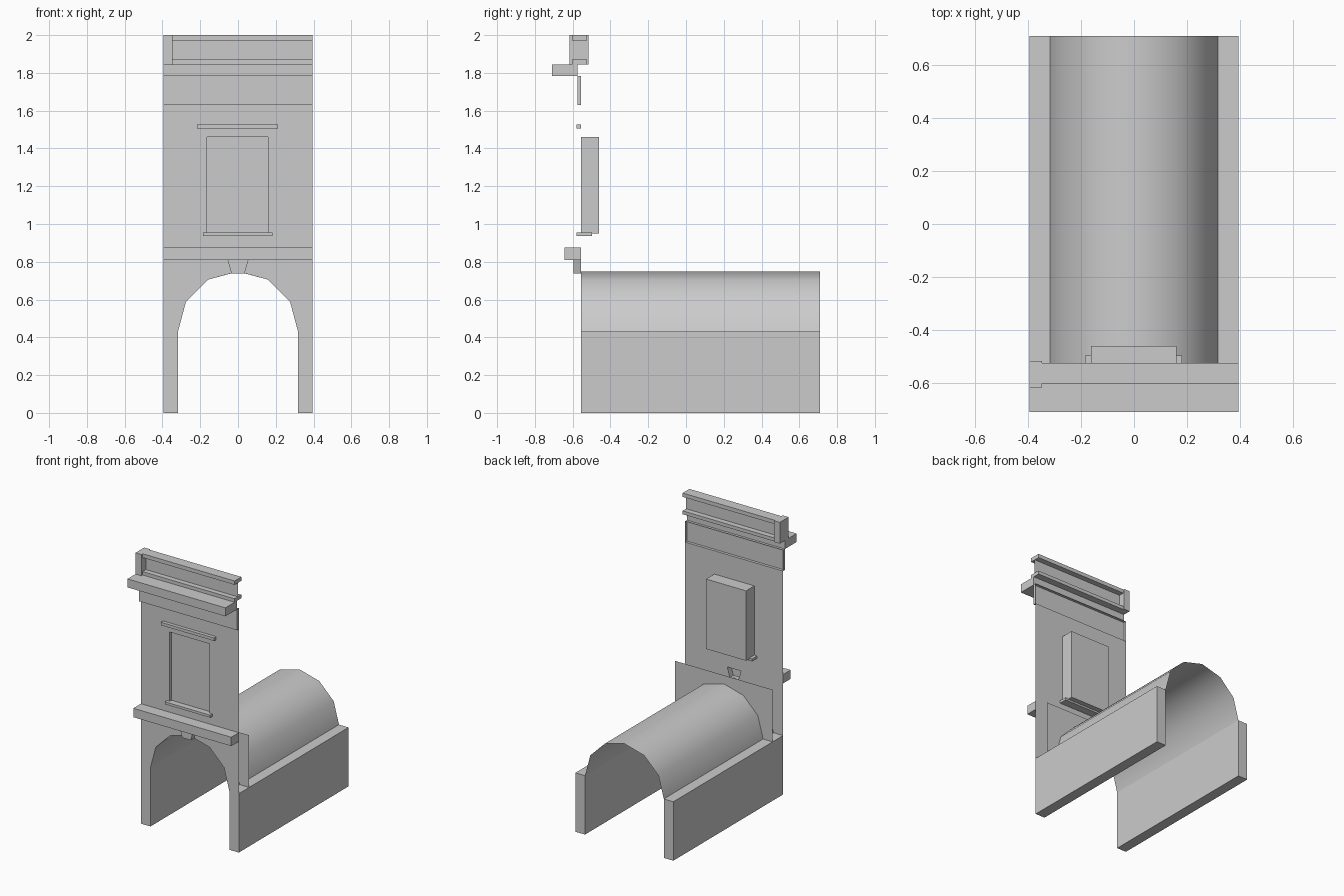
import bpy, bmesh, math

if "Cube" in bpy.data.objects:
    bpy.data.objects.remove(bpy.data.objects["Cube"])

W, R, SPRING = 0.395, 0.318, 0.43      # half width, arch radius, springing height
FRONT, BACK = -0.555, 0.71             # facade plane and rear end
ARCH = [(R * math.cos(math.radians(a)), SPRING + R * math.sin(math.radians(a)))
        for a in range(0, 181, 30)]


def mesh(name, faces, smooth=False):
    """Object from a list of faces, each a list of 3D points."""
    bm = bmesh.new()
    for f in faces:
        bm.faces.new([bm.verts.new(p) for p in f])
    bmesh.ops.remove_doubles(bm, verts=bm.verts, dist=1e-5)
    bmesh.ops.recalc_face_normals(bm, faces=bm.faces)
    me = bpy.data.meshes.new(name)
    bm.to_mesh(me)
    bm.free()
    ob = bpy.data.objects.new(name, me)
    bpy.context.collection.objects.link(ob)
    if smooth:
        bpy.ops.object.select_all(action='DESELECT')
        ob.select_set(True)
        bpy.context.view_layer.objects.active = ob
        bpy.ops.object.shade_smooth_by_angle(angle=math.radians(35))
    return ob


def sheet(name, polys, y):
    """Flat upright panels from (x, z) outlines."""
    return mesh(name, [[(x, y, z) for x, z in p] for p in polys])


def rect(x0, x1, z0, z1):
    return [(x0, z0), (x1, z0), (x1, z1), (x0, z1)]


def prism(name, outline, y0, y1, front=True, back=True):
    """Extrude an (x, z) outline along y, with optional caps."""
    a = [(x, y0, z) for x, z in outline]
    b = [(x, y1, z) for x, z in outline]
    n = len(a)
    faces = [[a[i], a[(i + 1) % n], b[(i + 1) % n], b[i]] for i in range(n)]
    faces += ([a] if front else []) + ([b] if back else [])
    return mesh(name, faces)


def box(name, x0, x1, y0, y1, z0, z1, **caps):
    return prism(name, rect(x0, x1, z0, z1), y0, y1, **caps)


def both_sides(poly):
    return [poly, [(-x, z) for x, z in poly]]


# Vaulted passage and its side walls
mesh("vault", [[(p[0], FRONT, p[1]), (q[0], FRONT, q[1]),
                (q[0], BACK, q[1]), (p[0], BACK, p[1])]
               for p, q in zip(ARCH, ARCH[1:])], smooth=True)
for side, x0, x1 in (("left", -W, -R), ("right", R, W)):
    box(side + "_passage_wall", x0, x1, FRONT, BACK, 0, SPRING, front=False)

# Front arch wall (open behind the keystone) and the inner panel behind it
sheet("arch_wall", both_sides(
    [(0.035, 0.739), (0.055, 0.81), (W, 0.81), (W, 0), (R, 0)] + ARCH[:3]), FRONT)
sheet("inner_arch_panel", both_sides(
    [(0, SPRING + R), (0, 0.81), (W, 0.81), (W, SPRING)] + ARCH[:3]), -0.435)
prism("keystone", [(-0.035, 0.739), (0.035, 0.739), (0.055, 0.81), (-0.055, 0.81)],
      -0.595, FRONT, back=False)

# Upper wall around the window opening
wx0, wx1, wz0, wz1, top = -0.163, 0.16, 0.95, 1.46, 1.63
xs, zs = [-W, wx0, wx1, W], [0.81, wz0, wz1, top]
sheet("upper_wall", [rect(xs[i], xs[i + 1], zs[j], zs[j + 1])
                     for i in range(3) for j in range(3) if (i, j) != (1, 1)], FRONT)
box("belt_course", -W, W, -0.642, FRONT, 0.81, 0.875, back=False)

# Window: reveal, pane, and shallow box behind
box("window_reveal", wx0, wx1, FRONT, -0.535, wz0, wz1, front=False)
box("window_box", wx0, wx1, -0.535, -0.46, wz0, wz1, front=False)
box("window_sill", -0.185, 0.182, -0.58, -0.497, 0.937, 0.955)
box("window_lintel", -0.216, 0.213, -0.58, FRONT, 1.505, 1.527)

# Frieze and crowning cornice
box("frieze", -W, W, -0.575, FRONT, top, 1.783, back=False)
box("cornice", -W, W, -0.71, -0.575, 1.783, 1.845)

# Parapet: post, two rails and a thin infill panel
box("parapet_post", -W, -0.348, -0.618, -0.517, 1.845, 2.0)
box("parapet_bottom_rail", -0.348, W, -0.603, -0.525, 1.845, 1.87)
box("parapet_top_rail", -0.348, W, -0.603, -0.525, 1.972, 2.0)
sheet("parapet_panel", [rect(-0.348, W, 1.87, 1.972)], -0.565)
